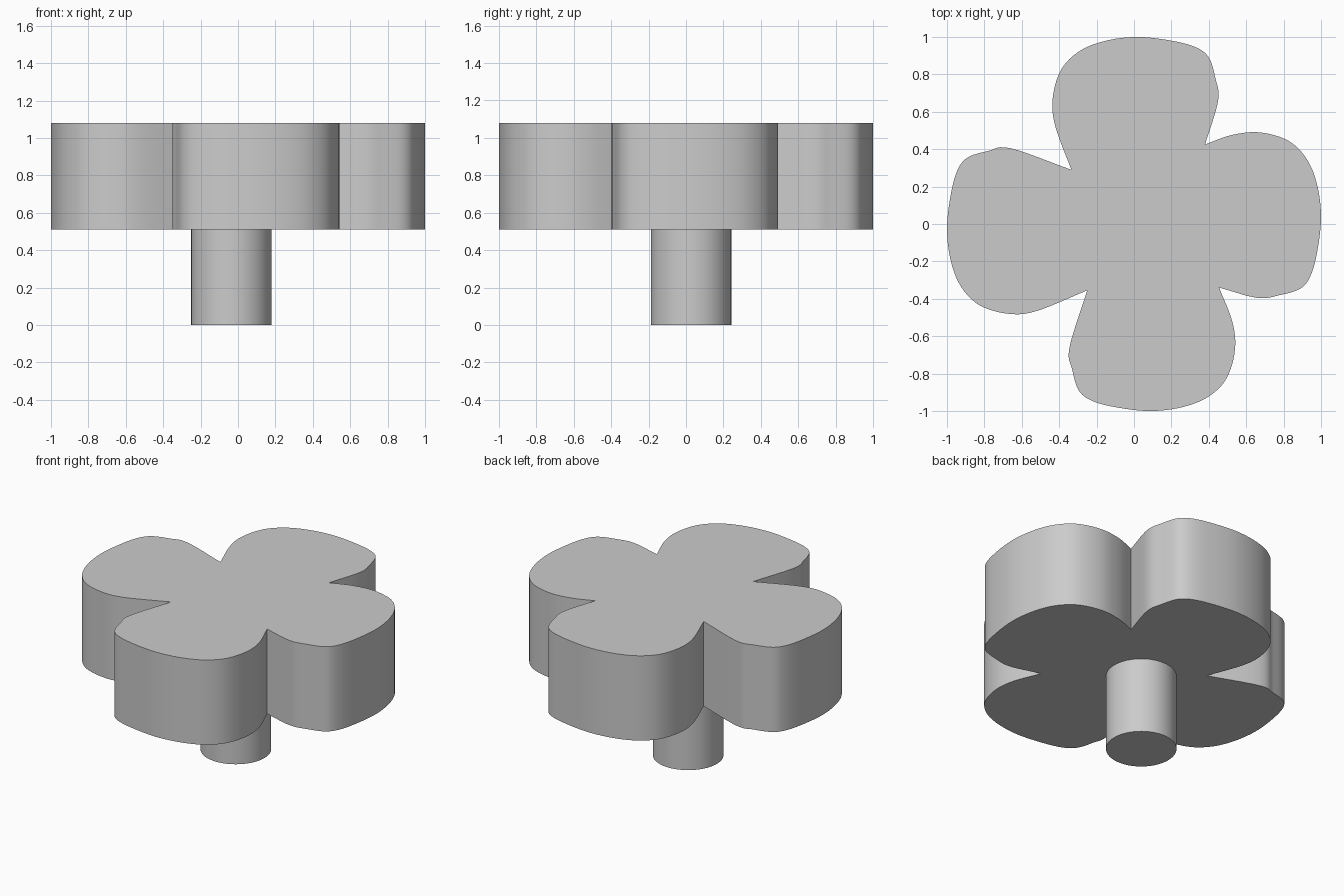
import bpy, bmesh, math
from mathutils import Matrix, Vector

cube = bpy.data.objects.get("Cube")
if cube:
    bpy.data.objects.remove(cube, do_unlink=True)

grey = bpy.data.materials.new("plain grey")
grey.use_nodes = True
colour = (0.6, 0.6, 0.6, 1)
grey.diffuse_color = colour
grey.node_tree.nodes["Principled BSDF"].inputs["Base Color"].default_value = colour


def extrude_outline(name, outline, bottom, top):
    """Solid prism from a closed 2D outline, smooth walls with sharp rims."""
    bm = bmesh.new()
    base = bm.faces.new([bm.verts.new((p.x, p.y, bottom)) for p in outline])
    grown = bmesh.ops.extrude_face_region(bm, geom=[base], use_keep_orig=True)
    moved = [v for v in grown["geom"] if isinstance(v, bmesh.types.BMVert)]
    bmesh.ops.translate(bm, verts=moved, vec=(0, 0, top - bottom))
    bmesh.ops.recalc_face_normals(bm, faces=bm.faces)
    mesh = bpy.data.meshes.new(name)
    bm.to_mesh(mesh)
    bm.free()
    mesh.materials.append(grey)
    obj = bpy.data.objects.new(name, mesh)
    bpy.context.collection.objects.link(obj)
    bpy.ops.object.select_all(action="DESELECT")
    obj.select_set(True)
    bpy.context.view_layer.objects.active = obj
    bpy.ops.object.shade_smooth_by_angle(angle=math.radians(35))
    return obj


def spline(points, steps=6):
    """Smooth curve through the points, leaving out the last one."""
    pts = [2 * points[0] - points[1]] + points + [2 * points[-1] - points[-2]]
    result = []
    for a, b, c, d in zip(pts, pts[1:], pts[2:], pts[3:]):
        for i in range(steps):
            t = i / steps
            result.append(b + (c - a) * t / 2
                          + (a - 2.5 * b + 2 * c - d / 2) * t ** 2
                          + (1.5 * (b - c) + (d - a) / 2) * t ** 3)
    return result


# Blossom: one petal profile turned four times, meeting at sharp notches
petal = [Vector(p) for p in (
    (0.45, 0.66), (0.435, 0.78), (0.40, 0.89), (0.33, 0.945), (0.2, 0.98),
    (0.02, 1.0), (-0.15, 0.98), (-0.29, 0.925), (-0.39, 0.825),
    (-0.435, 0.67), (-0.42, 0.52))]
notches = [Vector(p) for p in (
    (0.38, 0.425), (-0.335, 0.29), (-0.25, -0.355), (0.455, -0.34))]
shifts = [Vector(p) for p in ((0, 0), (0, -0.045), (0.105, 0), (0, 0.055))]

outline = []
for i, shift in enumerate(shifts):
    turn = Matrix.Rotation(i * math.pi / 2, 2)
    body = [turn @ p + shift for p in petal]
    outline += spline([notches[i]] + body + [notches[(i + 1) % 4]])
extrude_outline("blossom", outline, 0.51, 1.08)

# Stem: round post, slightly off centre
sides = 64
circle = [Vector((-0.035 + 0.215 * math.cos(a), 0.027 + 0.215 * math.sin(a)))
          for a in (2 * math.pi * i / sides for i in range(sides))]
extrude_outline("stem", circle, 0, 0.51)
